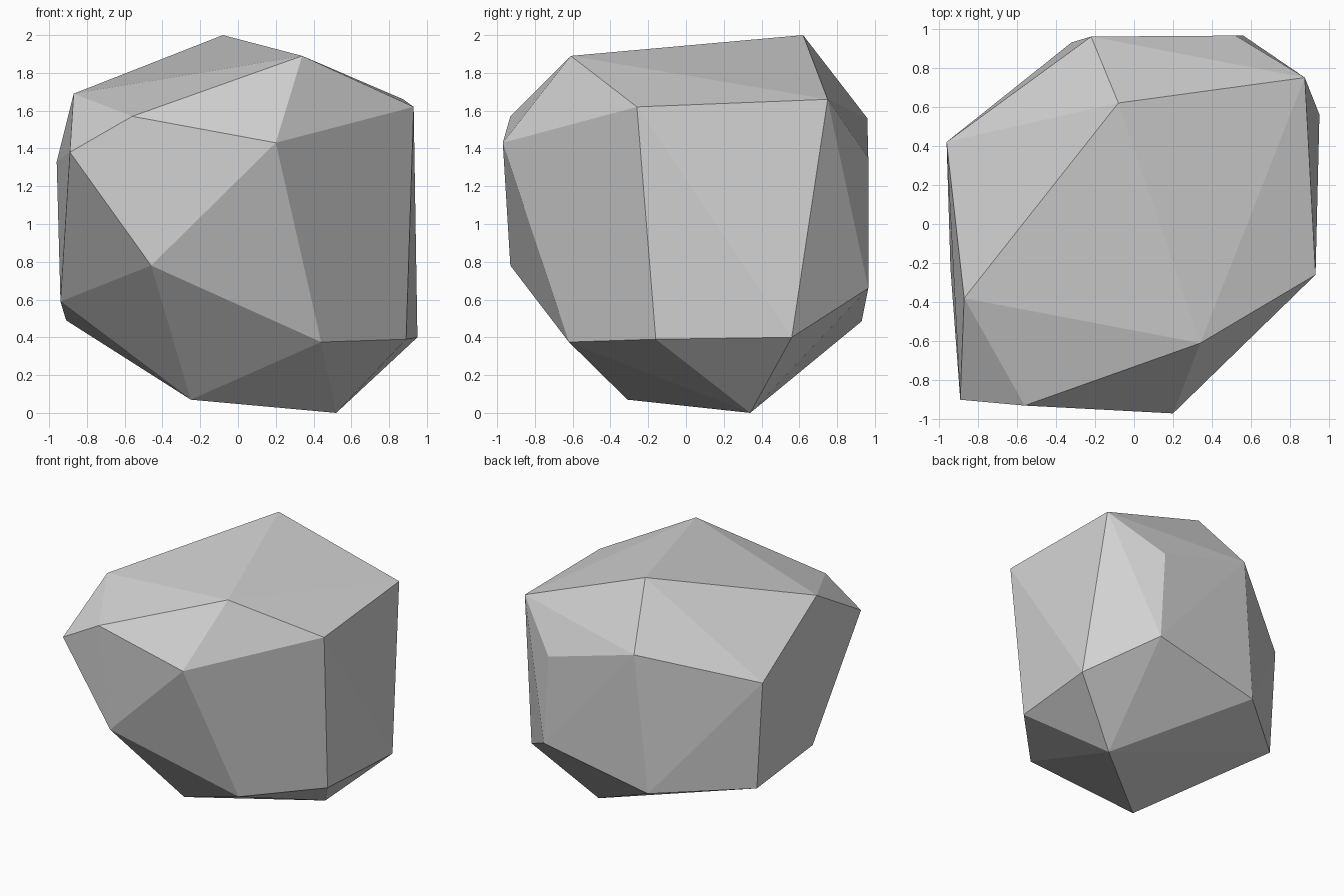
import bpy
import bmesh
import math

default_cube = bpy.data.objects.get("Cube")
if default_cube:
    bpy.data.objects.remove(default_cube, do_unlink=True)


def flat_material(name, colour):
    material = bpy.data.materials.new(name)
    material.use_nodes = True
    material.diffuse_color = colour
    shader = next(n for n in material.node_tree.nodes if n.type == "BSDF_PRINCIPLED")
    shader.inputs["Base Color"].default_value = colour
    shader.inputs["Roughness"].default_value = 0.9
    return material


def chiselled_boulder(name, corner_groups, material):
    """Wrap the corners in a faceted skin and merge nearly flat neighbours."""
    bm = bmesh.new()
    for group in corner_groups:
        for corner in group:
            bm.verts.new(corner)
    bmesh.ops.convex_hull(bm, input=list(bm.verts))
    loose = [v for v in bm.verts if not v.link_faces]
    bmesh.ops.delete(bm, geom=loose, context="VERTS")
    bmesh.ops.dissolve_limit(bm, angle_limit=math.radians(1.5),
                             verts=list(bm.verts), edges=list(bm.edges))
    bmesh.ops.recalc_face_normals(bm, faces=list(bm.faces))
    mesh = bpy.data.meshes.new(name)
    bm.to_mesh(mesh)
    bm.free()
    mesh.materials.append(material)
    boulder = bpy.data.objects.new(name, mesh)
    bpy.context.collection.objects.link(boulder)
    return boulder


# Corners of the sloping top
crown = [(-.08, .62, 2), (-.87, -.38, 1.69), (.34, -.61, 1.89),
         (.93, -.26, 1.62), (.875, .75, 1.66)]

# Upper shoulder: front corners, then back corners
shoulder = [(.2, -.97, 1.43), (-.56, -.93, 1.57), (-.89, -.9, 1.38),
            (-.96, .42, 1.33), (-.22, .96, 1.56), (.52, .965, 1.35)]

# Lower belt around the sides
belt = [(-.46, -.93, .78), (.44, -.62, .375), (.89, -.16, .39), (.95, .56, .4),
        (.56, .965, .66), (-.32, .93, .485), (-.91, .42, .49), (-.94, -.23, .59)]

# Two low corners that the stone rests on
foot = [(-.25, -.31, .07), (.52, .34, 0)]

stone_grey = flat_material("stone grey", (.64, .64, .64, 1))
chiselled_boulder("boulder", [crown, shoulder, belt, foot], stone_grey)
